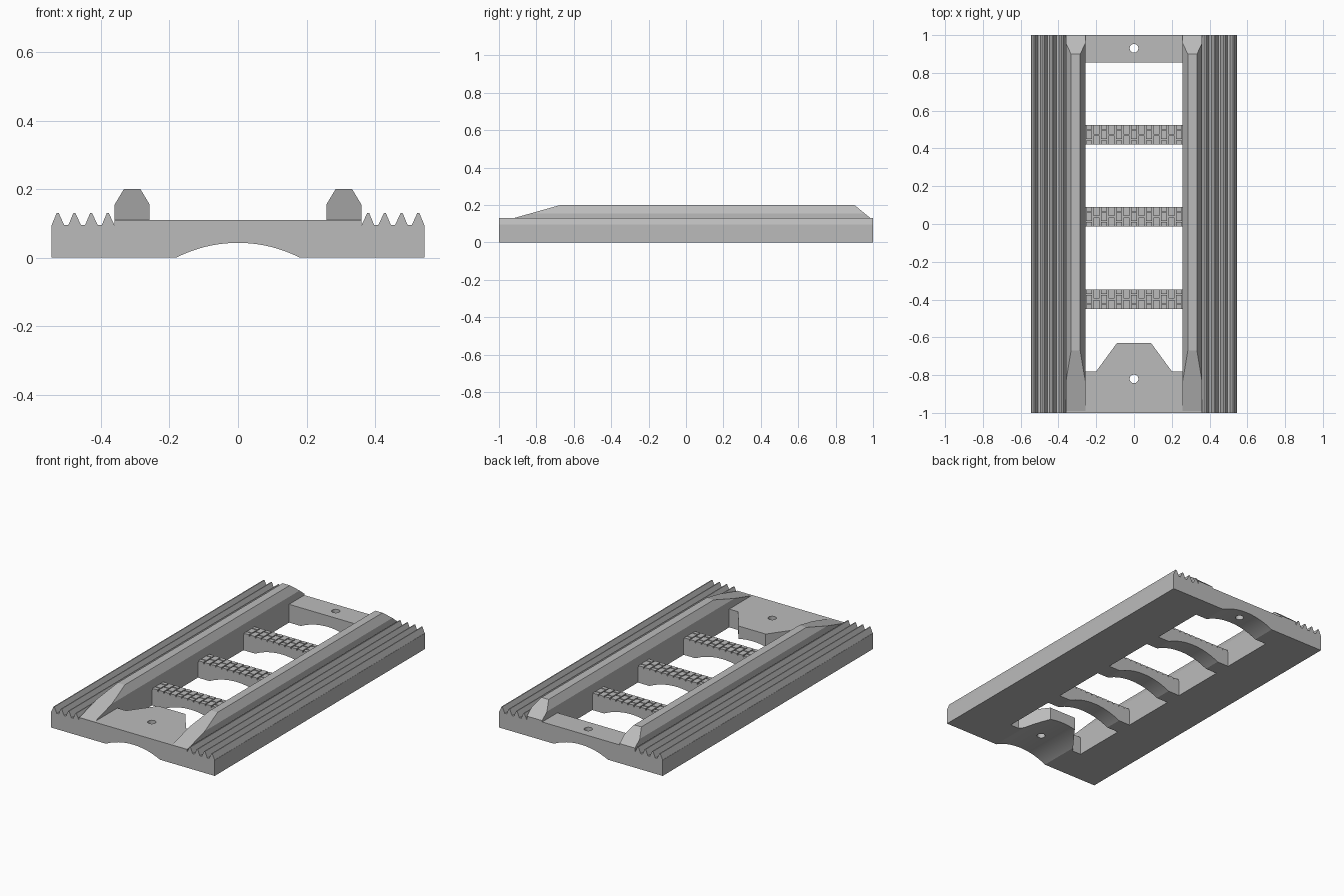
import bpy, bmesh, math
from mathutils import Vector

if "Cube" in bpy.data.objects:
    bpy.data.objects.remove(bpy.data.objects["Cube"])

grey = bpy.data.materials.new("plain grey")
grey.diffuse_color = (0.5, 0.5, 0.5, 1)
grey.use_nodes = True
grey.node_tree.nodes["Principled BSDF"].inputs["Base Color"].default_value = grey.diffuse_color


def add(name, bm):
    bmesh.ops.recalc_face_normals(bm, faces=bm.faces[:])
    me = bpy.data.meshes.new(name)
    bm.to_mesh(me)
    bm.free()
    me.materials.append(grey)
    ob = bpy.data.objects.new(name, me)
    bpy.context.collection.objects.link(ob)
    return ob


def prism(points, vec):
    """Extrude a closed outline of 3D points along vec."""
    bm = bmesh.new()
    face = bm.faces.new([bm.verts.new(p) for p in points])
    ext = bmesh.ops.extrude_face_region(bm, geom=[face])
    moved = [v for v in ext["geom"] if isinstance(v, bmesh.types.BMVert)]
    bmesh.ops.translate(bm, verts=moved, vec=vec)
    return bm


def slice_off(bm, co, no):
    """Remove everything on the normal side of a plane and cap the cut."""
    geom = bm.verts[:] + bm.edges[:] + bm.faces[:]
    cut = bmesh.ops.bisect_plane(bm, geom=geom, plane_co=co, plane_no=no, clear_outer=True)
    edges = [e for e in cut["geom_cut"] if isinstance(e, bmesh.types.BMEdge)]
    bmesh.ops.contextual_create(bm, geom=edges)


def drill(ob, centre, radius, length, rot, segs):
    """Subtract a cylinder from an object."""
    bpy.ops.mesh.primitive_cylinder_add(vertices=segs, radius=radius, depth=length,
                                        location=centre, rotation=rot)
    cutter = bpy.context.object
    cutter.hide_render = True
    bpy.ops.object.select_all(action='DESELECT')
    bpy.context.view_layer.objects.active = ob
    ob.select_set(True)
    m = ob.modifiers.new("cut", 'BOOLEAN')
    m.operation, m.solver, m.object = 'DIFFERENCE', 'EXACT', cutter
    bpy.ops.object.modifier_apply(modifier=m.name)
    bpy.data.objects.remove(cutter)


# Side beams with a row of teeth along the outer deck
teeth = []
for i in range(4):
    p = 0.38 + i * 0.0488
    teeth += [(p - 0.019, 0.095), (p - 0.003, 0.13), (p + 0.003, 0.13), (p + 0.0175, 0.095)]
beam = [(0.258, 0), (0.258, 0.11), (0.36, 0.11)] + teeth + [(0.545, 0.095), (0.545, 0)]

# Raised ridges along the inner edge, ramped at both ends
ridge = [(0.258, 0.11), (0.36, 0.11), (0.36, 0.155), (0.333, 0.2), (0.285, 0.2), (0.258, 0.155)]

for side, label in ((1, "right"), (-1, "left")):
    add(label + "_side_beam", prism([(side * x, -1, z) for x, z in beam], (0, 2, 0)))
    bm = prism([(side * x, -1, z) for x, z in ridge], (0, 2, 0))
    slice_off(bm, Vector((0, -0.67, 0.2)), Vector((0, -0.09, 0.32)))
    slice_off(bm, Vector((0, 0.9, 0.2)), Vector((0, 0.082, 0.1)))
    add(label + "_ridge", bm)

# Cross members: end plates and three rungs
W, TOP, BASE = 0.258, 0.11, 0.093
rungs = [(-0.45, -0.347), (-0.013, 0.09), (0.42, 0.523)]
outlines = [
    ("front_plate", TOP, [(-W, -1), (W, -1), (W, -0.78), (0.2, -0.78), (0.09, -0.63),
                          (-0.09, -0.63), (-0.2, -0.78), (-W, -0.78)]),
    ("back_plate", TOP, [(-W, 0.855), (W, 0.855), (W, 1), (-W, 1)]),
]
for n, (a, b) in enumerate(rungs):
    outlines.append((f"rung_{n + 1}", BASE, [(-W, a), (W, a), (W, b), (-W, b)]))

holes = {"front_plate": -0.82, "back_plate": 0.93}
R = 0.398
for name, top, pts in outlines:
    ob = add(name, prism([(x, y, 0) for x, y in pts], (0, 0, top)))
    # Shallow arch along the underside
    drill(ob, (0, 0, 0.043 - R), R, 3, (math.pi / 2, 0, 0), 128)
    if name in holes:
        drill(ob, (0, holes[name], 0.1), 0.023, 0.4, (0, 0, 0), 32)
    bpy.ops.object.shade_smooth_by_angle(angle=math.radians(25))

# Staggered tread blocks on each rung
COLS, GAP = 13, 0.003
step = 2 * W / COLS
for n, (a, b) in enumerate(rungs):
    bm = bmesh.new()
    for c in range(COLS):
        x0 = -W + c * step
        cuts = (0, 0.5, 1) if c % 2 else (0, 0.25, 0.75, 1)
        for s, e in zip(cuts, cuts[1:]):
            y0 = a + (b - a) * s + (GAP if s > 0 else 0)
            y1 = a + (b - a) * e - (GAP if e < 1 else 0)
            cube = bmesh.ops.create_cube(bm, size=1)["verts"]
            bmesh.ops.scale(bm, verts=cube, vec=(step - 2 * GAP, y1 - y0, 0.012))
            bmesh.ops.translate(bm, verts=cube, vec=(x0 + step / 2, (y0 + y1) / 2, BASE + 0.004))
    add(f"rung_{n + 1}_tread", bm)
